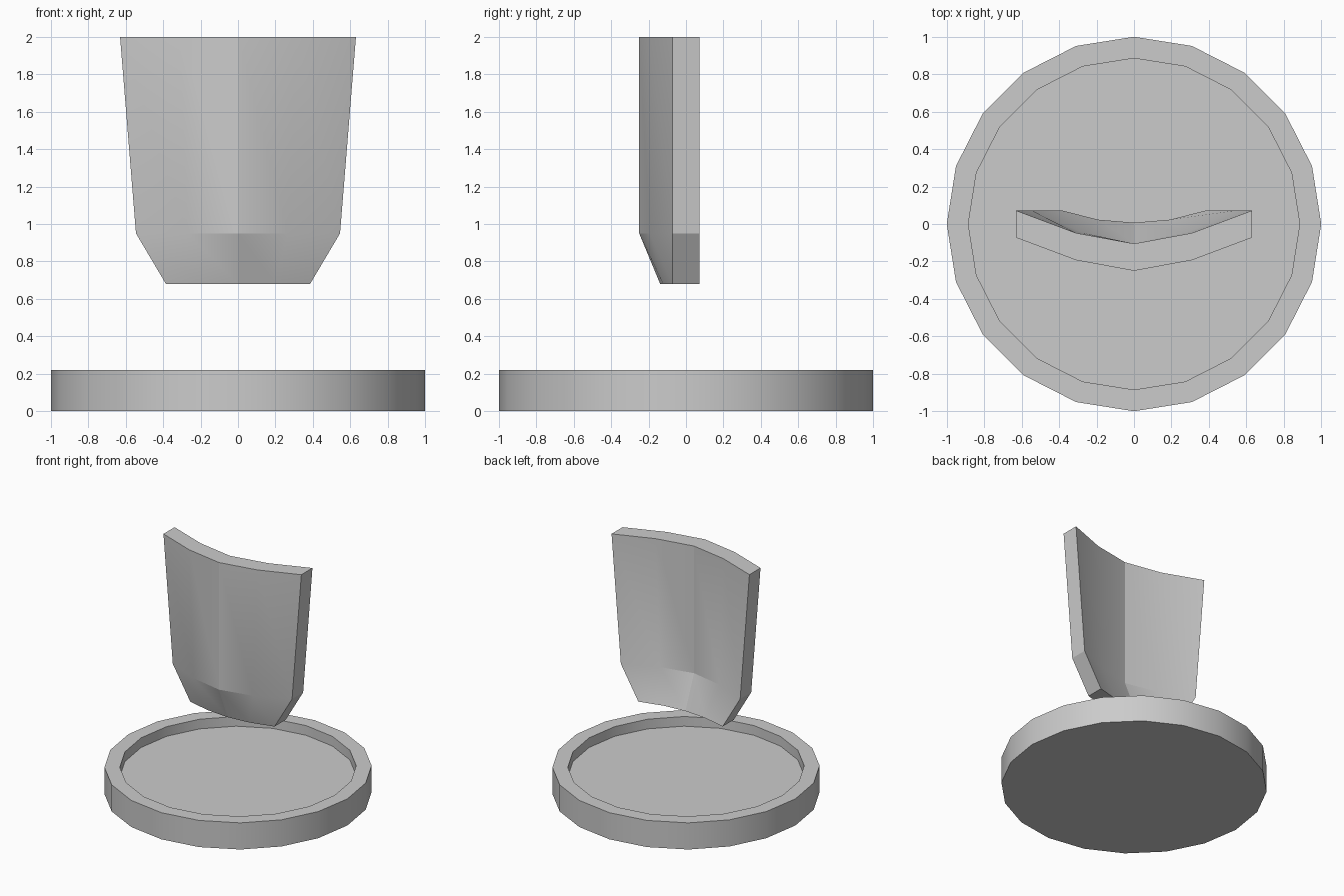
import bpy, bmesh, math

if "Cube" in bpy.data.objects:
    bpy.data.objects.remove(bpy.data.objects["Cube"])


def finish(bm, name, angle):
    bmesh.ops.recalc_face_normals(bm, faces=bm.faces)
    mesh = bpy.data.meshes.new(name)
    bm.to_mesh(mesh)
    bm.free()
    obj = bpy.data.objects.new(name, mesh)
    bpy.context.collection.objects.link(obj)
    bpy.ops.object.select_all(action='DESELECT')
    obj.select_set(True)
    bpy.context.view_layer.objects.active = obj
    bpy.ops.object.shade_smooth_by_angle(angle=math.radians(angle))
    return obj


def skin(bm, loops):
    # bridge successive closed vertex loops with quads
    for a, b in zip(loops, loops[1:]):
        n = len(a)
        for i in range(n):
            j = (i + 1) % n
            bm.faces.new((a[i], a[j], b[j], b[i]))


# Round base: 20-sided disc with a raised rim and a recessed floor
SIDES = 20
bm = bmesh.new()
rings = []
for r, z in [(1.0, 0.0), (1.0, 0.22), (0.885, 0.22), (0.885, 0.14)]:
    rings.append([bm.verts.new((r * math.cos(math.tau * i / SIDES),
                                r * math.sin(math.tau * i / SIDES), z))
                  for i in range(SIDES)])
skin(bm, rings)
bm.faces.new(rings[0])
bm.faces.new(rings[-1])
finish(bm, "round_base", 25)

# Floating curved plate: bowed strip section, narrowing toward the bottom
THICK = 0.145
# each row: z, half width, mid x, front y at mid, front y at centre
ROWS = [(2.0, 0.63, 0.31, -0.193, -0.25),
        (0.95, 0.545, 0.27, -0.193, -0.25),
        (0.68, 0.385, 0.19, -0.122, -0.138)]
END_Y = -0.073
bm = bmesh.new()
loops = []
for z, half, mid, mid_y, centre_y in ROWS:
    front = [(-half, END_Y), (-mid, mid_y), (0, centre_y), (mid, mid_y), (half, END_Y)]
    back = [(x, y + THICK) for x, y in reversed(front)]
    loops.append([bm.verts.new((x, y, z)) for x, y in front + back])
skin(bm, loops)
# top and bottom caps as quads between front and back edges
for loop in (loops[0], loops[-1]):
    for i in range(4):
        bm.faces.new((loop[i], loop[i + 1], loop[8 - i], loop[9 - i]))
finish(bm, "curved_plate", 15)
